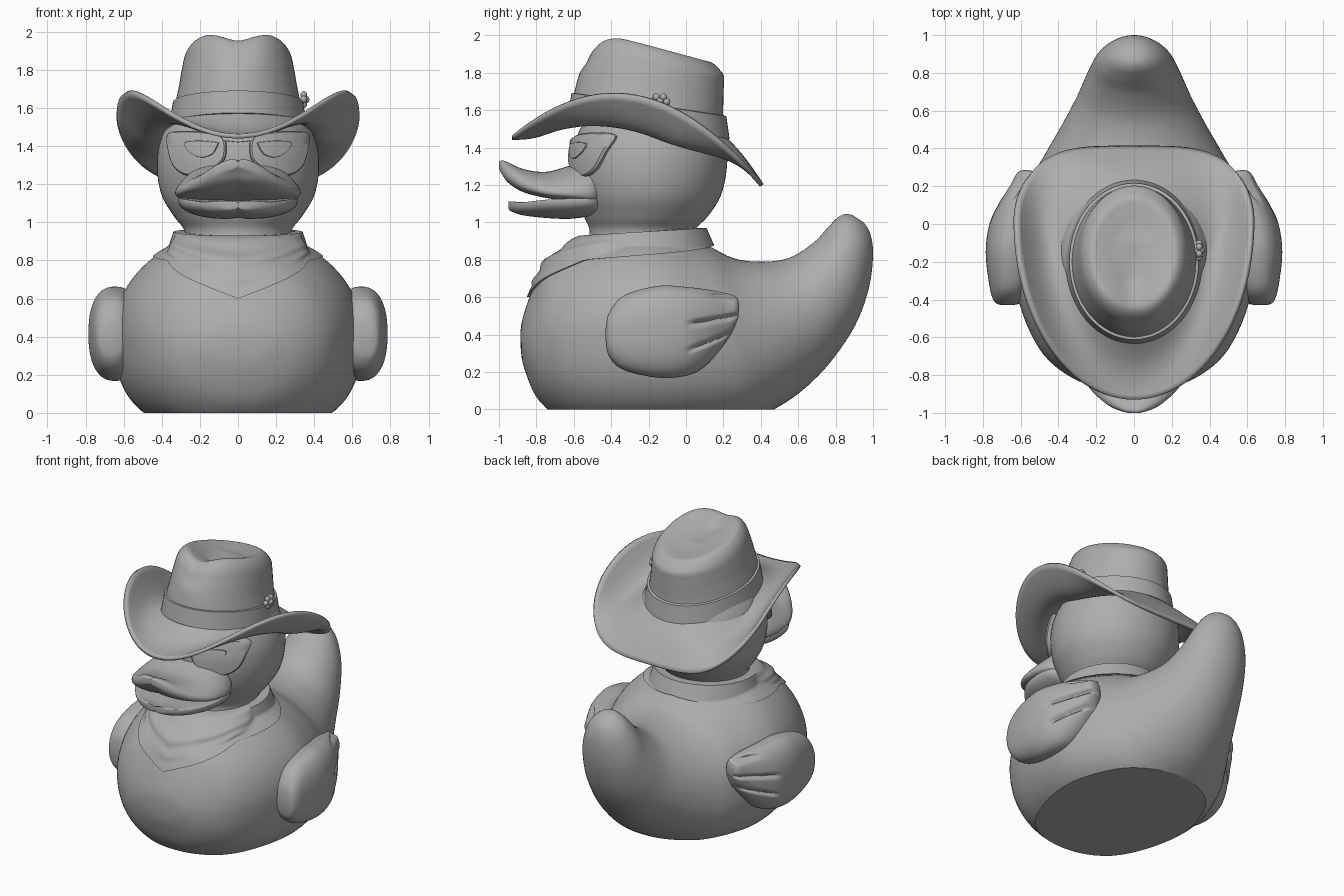
import bpy, bmesh, math
from math import sin, cos, pi, radians, exp
from mathutils import Vector
from mathutils.bvhtree import BVHTree

if "Cube" in bpy.data.objects:
    bpy.data.objects.remove(bpy.data.objects["Cube"])

grey = bpy.data.materials.new("plain_grey")
grey.use_nodes = True
COLOUR = (0.42, 0.42, 0.42, 1)
grey.diffuse_color = COLOUR
grey.node_tree.nodes["Principled BSDF"].inputs["Base Color"].default_value = COLOUR


def spow(v, p):
    return math.copysign(abs(v) ** p, v)


def smooth_rows(rows, steps=5):
    """Catmull-Rom interpolation through rows of numbers."""
    out = []
    for i in range(len(rows) - 1):
        a, b, c, d = (rows[max(i - 1, 0)], rows[i], rows[i + 1], rows[min(i + 2, len(rows) - 1)])
        for k in range(steps):
            t = k / steps
            out.append([0.5 * (2 * q + (r - p) * t + (2 * p - 5 * q + 4 * r - s) * t * t
                               + (3 * q - p - 3 * r + s) * t ** 3) for p, q, r, s in zip(a, b, c, d)])
    return out + [list(rows[-1])]


def finish(name, bm, angle=40):
    bmesh.ops.recalc_face_normals(bm, faces=bm.faces)
    mesh = bpy.data.meshes.new(name)
    bm.to_mesh(mesh)
    mesh.materials.append(grey)
    obj = bpy.data.objects.new(name, mesh)
    bpy.context.collection.objects.link(obj)
    bpy.ops.object.select_all(action='DESELECT')
    obj.select_set(True)
    bpy.context.view_layer.objects.active = obj
    bpy.ops.object.shade_smooth_by_angle(angle=radians(angle))
    return obj


def skin(rings, caps=True, loop=False):
    """Bridge equal rings of points into a surface."""
    bm = bmesh.new()
    vs = [[bm.verts.new(p) for p in ring] for ring in rings]
    n = len(vs[0])
    pairs = list(zip(vs, vs[1:])) + ([(vs[-1], vs[0])] if loop else [])
    for a, b in pairs:
        for j in range(n):
            bm.faces.new((a[j], a[(j + 1) % n], b[(j + 1) % n], b[j]))
    if caps and not loop:
        for ring in (vs[0], vs[-1]):
            mid = bm.verts.new(sum((v.co for v in ring), Vector()) / n)
            for j in range(n):
                bm.faces.new((ring[j], ring[(j + 1) % n], mid))
    return bm


def section(ty, tz, by, bz, w, cx, n, upper, lower):
    """Ring from a top and a bottom point in the side profile, with a squareness for each half."""
    ring = []
    for j in range(n):
        a = 2 * pi * j / n
        p = upper if sin(a) > 0 else lower
        c, s = spow(cos(a), p), spow(sin(a), p)
        ring.append(Vector((cx + w * c, (ty + by) / 2 + (ty - by) / 2 * s, (tz + bz) / 2 + (tz - bz) / 2 * s)))
    return ring


def ellipses(rows, slope=0.0, n=64):
    """Stacked rings: z, x radius, y radius, y centre."""
    return [[Vector((rx * cos(2 * pi * j / n), cy + ry * sin(2 * pi * j / n),
                     z - slope * (cy + ry * sin(2 * pi * j / n) + 0.2))) for j in range(n)]
            for z, rx, ry, cy in rows]


# Body with upswept tail, cut flat underneath: top y z, bottom y z, half width, lower squareness
body_rows = [(-.885, .42, -.885, .34, .05, 1), (-.87, .5, -.865, .22, .19, 1), (-.815, .65, -.78, .04, .355, .95),
             (-.72, .8, -.6, -.08, .5, .85), (-.5, .92, -.32, -.11, .61, .75), (-.2, .96, 0, -.11, .65, .74),
             (.08, .89, .3, -.08, .56, .8), (.25, .81, .47, 0, .47, .9), (.4, .79, .62, .1, .385, 1),
             (.55, .81, .77, .25, .305, 1), (.68, .89, .905, .45, .245, 1), (.76, .975, .978, .65, .2, 1),
             (.81, 1.025, 1.0, .83, .145, 1), (.85, 1.045, .985, .94, .085, 1), (.89, 1.04, .95, 1.0, .03, 1)]
bm = skin([section(*r[:5], 0, 80, 1, r[5]) for r in smooth_rows(body_rows)])
cut = bmesh.ops.bisect_plane(bm, geom=bm.verts[:] + bm.edges[:] + bm.faces[:], plane_co=(0, 0, 0),
                             plane_no=(0, 0, 1), clear_inner=True)
bmesh.ops.holes_fill(bm, edges=[e for e in bm.edges if e.is_boundary], sides=0)
body_tree = BVHTree.FromBMesh(bm)
finish("body", bm, 22)

# Head and neck
head_rows = [(.84, .3, .3, -.24), (.95, .28, .28, -.235), (1.03, .335, .33, -.215), (1.14, .4, .385, -.2),
             (1.28, .425, .412, -.195), (1.42, .41, .405, -.19), (1.55, .345, .345, -.19),
             (1.66, .22, .22, -.19), (1.71, .06, .06, -.19)]
bm = skin(ellipses(smooth_rows(head_rows)))
head_tree = BVHTree.FromBMesh(bm)
finish("head", bm)


# Neck scarf: folded point in front, plain collar behind
def scarf_point(a, t, inset=0.0):
    deg = abs(math.degrees(a))
    front = max(0.0, 1 - deg / 75) ** 0.8
    low = .6 + .2 * deg / 50 if deg < 50 else .8 + .08 * (deg - 50) / 130
    high = .95 - .02 * cos(a)
    z = high + (low - high) * t
    r = .34 + .04 * t + front * (.2 * t + .09 * sin(pi * t) + .012 * sin(t * 19))
    axis, d = Vector((0, -.23, z)), Vector((sin(a), -cos(a), 0))
    hit = body_tree.ray_cast(axis + d * .75, -d, .75)[0]
    if hit and t > 0.2:
        r = max(r, (hit - axis).length + .015)
    return axis + d * (r - inset)


angles = [pi * (2 * j / 96 - 1) for j in range(96)]
rings = [[scarf_point(a, 0, .1) for a in angles]]
rings += [[scarf_point(a, k / 16) for a in angles] for k in range(17)]
rings += [[scarf_point(a, 1, .05) for a in angles]]
finish("neck_scarf", skin(rings, loop=True), 50)


# Bill halves: y, half width, crest z, edge z, underside z
def bill(name, rows, p):
    rings = []
    for y, w, top, edge, low in smooth_rows(rows):
        ring = []
        for j in range(48):
            a = 2 * pi * j / 48
            s = sin(a)
            z = edge + ((top - edge) * s ** 1.5 if s > 0 else (edge - low) * s)
            z += .018 * spow(s, .5) * abs(cos(a)) ** .5
            ring.append(Vector((w * spow(cos(a), p), y, z)))
        rings.append(ring)
    finish(name, skin(rings), 60)


bill("upper_bill", [(-.46, .26, 1.35, 1.16, 1.08), (-.51, .31, 1.34, 1.155, 1.09), (-.62, .33, 1.3, 1.155, 1.12),
                    (-.75, .31, 1.265, 1.165, 1.14), (-.87, .235, 1.28, 1.2, 1.17), (-.95, .15, 1.315, 1.25, 1.22),
                    (-.985, .085, 1.325, 1.28, 1.27), (-1.0, .03, 1.315, 1.3, 1.295)], .85)
bill("lower_bill", [(-.46, .25, 1.13, 1.12, 1.05), (-.51, .3, 1.13, 1.12, 1.04), (-.62, .315, 1.11, 1.12, 1.025),
                    (-.75, .29, 1.095, 1.115, 1.03), (-.87, .2, 1.09, 1.1, 1.045), (-.93, .11, 1.1, 1.1, 1.065),
                    (-.95, .03, 1.1, 1.095, 1.08)], .95)


# Plates that follow the curve of the face
def face_plate(name, outline, lift):
    cx = sum(p[0] for p in outline) / len(outline)
    cz = sum(p[1] for p in outline) / len(outline)
    rings = []
    for k, up in ((1.0, -.03), (1.0, lift * .7), (.94, lift), (.7, lift), (.4, lift), (.1, lift)):
        ring = []
        for x, z in outline:
            x, z = cx + (x - cx) * k, cz + (z - cz) * k
            hit = head_tree.ray_cast(Vector((x, -2, z)), Vector((0, 1, 0)))[0]
            away = (hit - Vector((0, -.19, z))).normalized()
            ring.append(hit + away * up)
        rings.append(ring)
    return finish(name, skin(rings), 40)


lens = smooth_rows([(.06, 1.41), (.07, 1.33), (.15, 1.26), (.25, 1.245), (.32, 1.29), (.35, 1.38),
                    (.352, 1.46), (.29, 1.48), (.17, 1.475), (.08, 1.455), (.06, 1.41)], 4)[:-1]
eye = smooth_rows([(.09, 1.42), (.12, 1.36), (.18, 1.34), (.24, 1.37), (.26, 1.42), (.18, 1.43), (.09, 1.42)], 4)[:-1]
for side, label in ((1, "left"), (-1, "right")):
    face_plate(label + "_lens", [(side * x, z) for x, z in lens], .032)
    face_plate(label + "_eye", [(side * x, z) for x, z in eye], .039)
face_plate("glasses_bridge", [(-.09, 1.43), (0, 1.42), (.09, 1.43), (.09, 1.455), (0, 1.445), (-.09, 1.455)], .03)

# Wings with feather grooves at the rear: top y z, bottom y z, half thickness, centre x
wing_rows = [(-.43, .43, -.43, .37, .03, .67), (-.41, .52, -.41, .28, .075, .665), (-.33, .61, -.33, .21, .11, .655),
             (-.15, .66, -.15, .17, .135, .65), (.0, .655, .0, .18, .135, .63), (.12, .64, .1, .23, .12, .595),
             (.22, .62, .19, .33, .09, .565), (.27, .6, .25, .42, .06, .565), (.285, .56, .28, .49, .025, .575)]
for side, label in ((1, "left"), (-1, "right")):
    rings = [section(*r, 144, .85, .85) for r in smooth_rows(wing_rows, 8)]
    for p in (p for ring in rings for p in ring):
        for start, base, rise in ((0, .455, .17), (0, .31, .4), (.1, .62, -.06)):
            if p.y > start and p.x > .55:
                gap = abs(p.z - base - rise * p.y)
                p.x -= .03 * exp(-(gap / .012) ** 2) * min(1, (p.y - start) / .06)
        p.x *= side
    finish(label + "_wing", skin(rings), 60)

# Hat crown with pinched, dished top that slopes down to the back
SLOPE = .15
crown_rows = [(1.5, .35, .42, -.2), (1.62, .33, .4, -.2), (1.72, .31, .388, -.188), (1.82, .295, .372, -.17),
              (1.91, .275, .35, -.152), (1.962, .23, .295, -.15), (1.955, .175, .225, -.145),
              (1.935, .1, .13, -.14), (1.928, .02, .03, -.14)]
rings = ellipses(smooth_rows(crown_rows), SLOPE)
for p in (p for ring in rings for p in ring):
    rise = max(0, min(1, (p.z - 1.68) / .2))
    if p.z > 1.8 and p.y < -.1:
        p.z -= .045 * exp(-(p.x / .1) ** 2) * min(1, (p.z - 1.8) / .1) * min(1, (-.1 - p.y) / .2)
    p.z -= .12 * max(0, p.y + .35) * rise
finish("hat_crown", skin(rings), 60)

# Hat band
finish("hat_band", skin(ellipses([(1.5, .33, .4, -.2), (1.51, .362, .433, -.2), (1.63, .342, .414, -.198),
                                  (1.635, .31, .38, -.198)], SLOPE), loop=True), 30)

# Hat brim: egg-shaped, rolled sides, drooping front and back
N, rings = 160, []
for k in range(15):
    s, ring = k / 14, []
    for j in range(N):
        a = 2 * pi * j / N
        c, d = cos(a), sin(a)
        inner = Vector((.31 * c, -.2 + .38 * d, 0))
        inner.z = 1.53 - SLOPE * (inner.y + .2)
        outer = Vector((.628 * spow(c, .52 if d > 0 else 1), .02 + (.385 if d > 0 else .95) * d, 0))
        e = (outer.y + .265) / .668
        outer.z = 1.325 - .125 * e + .35 * (1 - e * e)
        p = inner.lerp(outer, s)
        p.z -= sin(pi * s) * (.105 * c * c + (.04 if d < 0 else -.02) * d * d)
        ring.append(p)
    rings.append(ring)
brim = finish("hat_brim", skin(rings, caps=False), 60)
mod = brim.modifiers.new("thickness", 'SOLIDIFY')
mod.thickness, mod.offset = .024, 0

# Small flower ornament on the band
bm = bmesh.new()
for k in range(7):
    a = 2 * pi * k / 6
    reach = 0 if k == 6 else 1
    made = bmesh.ops.create_uvsphere(bm, u_segments=12, v_segments=8, radius=.02)["verts"]
    for v in made:
        v.co.x *= .9
        v.co += Vector((.345 + .012 * (1 - reach), -.14 + .036 * reach * cos(a), 1.645 + .028 * reach * sin(a)))
finish("band_ornament", bm)
